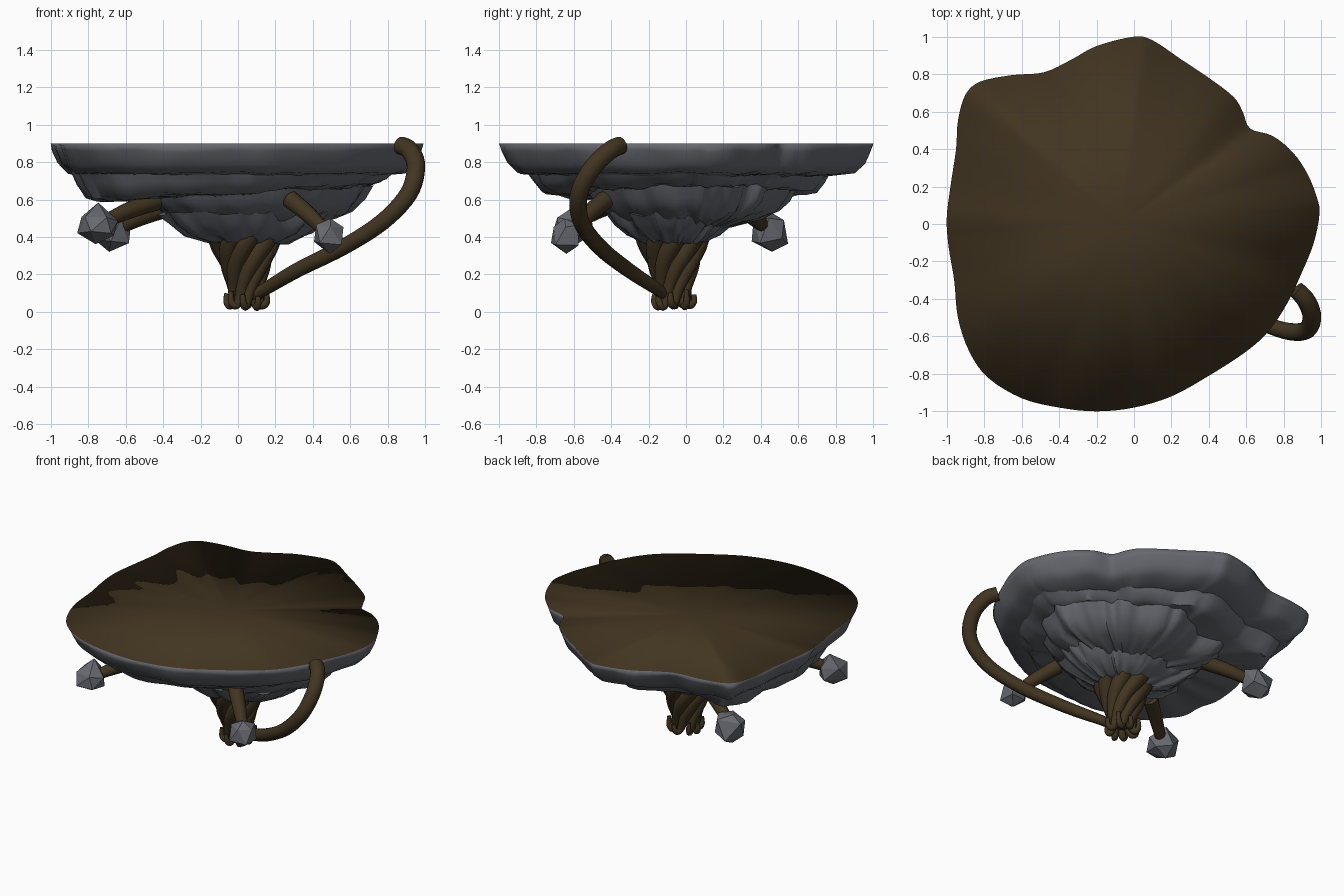
import bpy, bmesh, math, random
from mathutils import Vector

if "Cube" in bpy.data.objects:
    bpy.data.objects.remove(bpy.data.objects["Cube"])

random.seed(11)


def material(name, rgb):
    m = bpy.data.materials.new(name)
    m.diffuse_color = (*rgb, 1)
    m.use_nodes = True
    m.node_tree.nodes["Principled BSDF"].inputs["Base Color"].default_value = m.diffuse_color
    return m


ROCK = material("slate rock", (0.135, 0.14, 0.16))
SOIL = material("brown soil", (0.054, 0.035, 0.015))


def finish(bm, name, mats, smooth_angle):
    bmesh.ops.recalc_face_normals(bm, faces=bm.faces)
    me = bpy.data.meshes.new(name)
    bm.to_mesh(me)
    bm.free()
    for m in mats:
        me.materials.append(m)
    ob = bpy.data.objects.new(name, me)
    bpy.context.collection.objects.link(ob)
    if smooth_angle is not None:
        bpy.ops.object.select_all(action='DESELECT')
        ob.select_set(True)
        bpy.context.view_layer.objects.active = ob
        if smooth_angle >= 180:
            bpy.ops.object.shade_smooth()
        else:
            bpy.ops.object.shade_smooth_by_angle(angle=math.radians(smooth_angle))
    return ob


def spline(pts, steps, closed=False):
    """Catmull-Rom samples through the points."""
    n, out = len(pts), []
    for i in range(n if closed else n - 1):
        if closed:
            a, b, c, d = (pts[(i + k) % n] for k in (-1, 0, 1, 2))
        else:
            a, b, c, d = (pts[min(max(i + k, 0), n - 1)] for k in (-1, 0, 1, 2))
        for s in range(steps):
            t = s / steps
            out.append(0.5 * (2 * b + (c - a) * t + (2 * a - 5 * b + 4 * c - d) * t * t
                              + (3 * b - a - 3 * c + d) * t ** 3))
    if not closed:
        out.append(pts[-1])
    return out


# Coastline of the island
COAST = [(0.62, 0.51), (0.74, 0.47), (0.85, 0.38), (0.93, 0.26), (0.98, 0.13), (0.99, 0.05),
         (0.96, -0.1), (0.9, -0.25), (0.82, -0.42), (0.72, -0.57), (0.6, -0.68), (0.4, -0.81),
         (0.2, -0.92), (0, -0.98), (-0.2, -1), (-0.4, -0.98), (-0.6, -0.93), (-0.78, -0.82),
         (-0.88, -0.68), (-0.94, -0.5), (-0.96, -0.3), (-0.99, -0.12), (-1, 0.03), (-0.98, 0.2),
         (-0.95, 0.4), (-0.94, 0.55), (-0.9, 0.69), (-0.82, 0.76), (-0.65, 0.795), (-0.48, 0.81),
         (-0.33, 0.88), (-0.2, 0.95), (0, 1), (0.1, 0.98), (0.25, 0.88), (0.4, 0.78),
         (0.53, 0.68), (0.58, 0.6)]
OUTLINE = spline([Vector((x, y, 0)) for x, y in COAST], 4, closed=True)
N = len(OUTLINE)


def ripple(amount, fine=0.6):
    """Closed wavy offsets around the outline, with small random chips."""
    waves = [(random.randint(4, 20), random.uniform(0, 6.28)) for _ in range(4)]
    chips, c = [], 0
    for i in range(N):
        if i % 3 == 0:
            c = random.uniform(-1, 1)
        chips.append(c)
    return [amount * (0.45 * sum(math.sin(k * 6.283 * i / N + p) for k, p in waves)
                      + fine * chips[i]) for i in range(N)]


def tier(name, center, scale, rings, jag, cap, angle, tilt=0.0):
    """Rock layer: rings of (radius factor, height), closed by a fan above and below."""
    bm = bmesh.new()
    loops, radial = [], ripple(jag)
    for j, (f, z) in enumerate(rings):
        dz = ripple(0.006 if cap else 0.009)
        keep = 0 if cap and j == 0 else 1
        lean = tilt * min(1, j / 2)
        loops.append([])
        for i, p in enumerate(OUTLINE):
            s = f * (1 + keep * radial[i])
            loops[-1].append(bm.verts.new((center[0] + p.x * scale[0] * s,
                                           center[1] + p.y * scale[1] * s,
                                           z + keep * dz[i] + lean * p.x * f)))
    for a, b in zip(loops, loops[1:]):
        for i in range(N):
            k = (i + 1) % N
            bm.faces.new((a[i], a[k], b[k], b[i]))
    top = bm.verts.new((center[0] - 0.07 * cap, center[1], rings[0][1]))
    low = bm.verts.new((center[0], center[1], rings[-1][1]))
    for i in range(N):
        k = (i + 1) % N
        f = bm.faces.new((loops[0][i], loops[0][k], top))
        f.material_index = 1 if cap else 0
        bm.faces.new((loops[-1][k], loops[-1][i], low))
    return finish(bm, name, [ROCK, SOIL], angle)


# Rock layers, largest at the top
tier("island_top", (0, 0), (1, 1),
     [(1, 0.9), (0.985, 0.86), (0.955, 0.79), (0.9, 0.742), (0.7, 0.72)], 0.009, True, 180)
tier("upper_rock_layer", (-0.03, -0.03), (0.86, 0.80),
     [(1, 0.75), (0.96, 0.70), (0.91, 0.65), (0.84, 0.635), (0.5, 0.625)], 0.02, False, 50, 0.045)
tier("middle_rock_layer", (0.1, 0.03), (0.61, 0.56),
     [(1, 0.67), (0.93, 0.60), (0.83, 0.54), (0.68, 0.50), (0.4, 0.46)], 0.03, False, 50)
tier("lower_rock_layer", (0.06, -0.06), (0.46, 0.36),
     [(1, 0.53), (0.88, 0.47), (0.7, 0.415), (0.48, 0.375), (0.25, 0.365)], 0.045, False, 50)


def tube(name, pts, radii, sides=10, steps=5):
    """Tapered tube swept along a smooth path."""
    path = spline([Vector(p) for p in pts], steps)
    rad = spline([Vector((r, 0, 0)) for r in radii], steps)
    bm, loops = bmesh.new(), []
    side = Vector((0.3, 0.5, 0.81))
    for i, p in enumerate(path):
        t = (path[min(i + 1, len(path) - 1)] - path[max(i - 1, 0)]).normalized()
        side = (side - t * side.dot(t)).normalized()
        up = t.cross(side)
        loops.append([bm.verts.new(p + rad[i].x * (side * math.cos(a) + up * math.sin(a)))
                      for a in (6.2832 * k / sides for k in range(sides))])
    for a, b in zip(loops, loops[1:]):
        for i in range(sides):
            k = (i + 1) % sides
            bm.faces.new((a[i], a[k], b[k], b[i]))
    bm.faces.new(loops[0])
    bm.faces.new(loops[-1])
    return finish(bm, name, [SOIL], 50)


# Twisted bundle of roots with curled tips
ROOTS = 8
for i in range(ROOTS):
    a0 = 6.2832 * i / ROOTS + random.uniform(-0.15, 0.15)
    wide = random.uniform(0.9, 1.1)
    pts = []
    tip = random.uniform(0.08, 0.12)
    low = random.uniform(0.025, 0.04)
    for turn, r, z in ((2.0, 0.16, 0.45), (1.6, 0.13, 0.36), (1.05, 0.095, 0.25), (0.5, 0.068, 0.14),
                       (0.15, 0.068, 0.06), (0, 0.085, low), (-0.1, 0.106, 0.055), (-0.12, 0.106, tip)):
        a = a0 + turn
        pts.append((0.045 + r * wide * math.cos(a), -0.07 + r * wide * math.sin(a), z))
    tube(f"root_{i + 1}", pts, (0.06, 0.055, 0.046, 0.036, 0.026, 0.022, 0.018, 0.013), 8, 4)
tube("root_core", [(0.04, -0.07, 0.48), (0.045, -0.07, 0.3), (0.045, -0.07, 0.07)], (0.15, 0.09, 0.045))

# Long root sweeping up to the rim
tube("long_root",
     [(0.07, -0.1, 0.08), (0.15, -0.16, 0.125), (0.32, -0.31, 0.225), (0.56, -0.46, 0.345),
      (0.77, -0.56, 0.48), (0.91, -0.572, 0.63), (0.95, -0.5, 0.77), (0.92, -0.41, 0.86),
      (0.865, -0.35, 0.89)],
     (0.028, 0.034, 0.04, 0.043, 0.045, 0.048, 0.05, 0.05, 0.048), 12, 5)

# Side branches, each ending in a faceted boulder
for i, (base, end, size) in enumerate((((-0.36, 0.27, 0.56), (-0.67, 0.45, 0.43), 0.115),
                                       ((-0.44, -0.36, 0.59), (-0.745, -0.6, 0.465), 0.118),
                                       ((0.28, -0.43, 0.60), (0.49, -0.635, 0.405), 0.1))):
    b, e = Vector(base), Vector(end)
    tube(f"branch_{i + 1}", [b, b.lerp(e, 0.5) + Vector((0, 0, 0.01)), e], (0.05, 0.044, 0.032))
    bm = bmesh.new()
    bmesh.ops.create_icosphere(bm, subdivisions=1, radius=size)
    for v in bm.verts:
        shift = Vector(random.uniform(-0.25, 0.25) * size for _ in range(3))
        v.co = (v.co + shift).normalized() * size * random.uniform(0.87, 1.08) + e
    finish(bm, f"boulder_{i + 1}", [ROCK], None)
